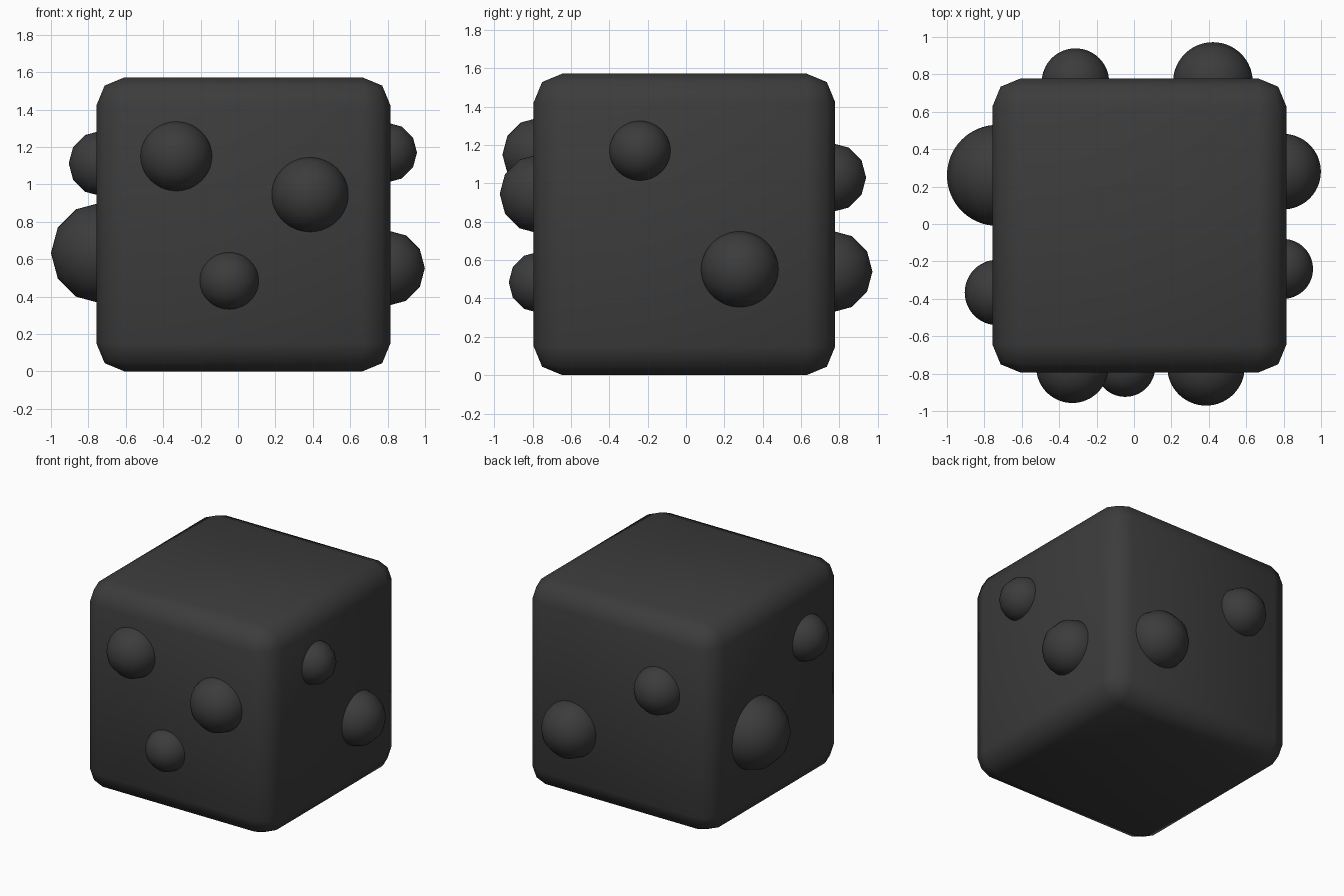
import bpy, math

if "Cube" in bpy.data.objects:
    bpy.data.objects.remove(bpy.data.objects["Cube"])

black = bpy.data.materials.new("soft_black")
black.diffuse_color = (0.045, 0.045, 0.045, 1)
black.use_nodes = True
black.node_tree.nodes["Principled BSDF"].inputs["Base Color"].default_value = black.diffuse_color


def finish(obj, name):
    obj.name = name
    obj.data.materials.append(black)
    for p in obj.data.polygons:
        p.use_smooth = True


# rounded cube body
bpy.ops.mesh.primitive_cube_add(size=1.572, location=(0.029, -0.008, 0.786))
body = bpy.context.object
mod = body.modifiers.new("rounded_edges", "BEVEL")
mod.width = 0.15
mod.segments = 2
mod.limit_method = "NONE"
bpy.ops.object.modifier_apply(modifier=mod.name)
finish(body, "body")


# round bumps: 12 sides about a horizontal axis lying along the wall
def bump(name, loc, r, along_x):
    bpy.ops.mesh.primitive_uv_sphere_add(segments=12, ring_count=32, radius=r, location=loc)
    obj = bpy.context.object
    obj.rotation_euler = (0, math.pi / 2, 0) if along_x else (math.pi / 2, 0, 0)
    finish(obj, name)


# position along wall, height, radius
front = [(-0.33, 1.15, 0.193), (0.385, 0.945, 0.207), (-0.047, 0.484, 0.16)]
back = [(-0.313, 1.03, 0.18), (0.422, 0.54, 0.213)]
right = [(-0.24, 1.17, 0.16), (0.28, 0.552, 0.202)]
left = [(0.26, 0.633, 0.27), (-0.366, 1.112, 0.175)]

for i, (a, z, r) in enumerate(front):
    bump(f"front_bump_{i + 1}", (a, -0.764, z), r, True)
for i, (a, z, r) in enumerate(back):
    bump(f"back_bump_{i + 1}", (a, 0.759, z), r, True)
for i, (a, z, r) in enumerate(right):
    bump(f"right_bump_{i + 1}", (0.797, a, z), r, False)
for i, (a, z, r) in enumerate(left):
    bump(f"left_bump_{i + 1}", (-0.73, a, z), r, False)
